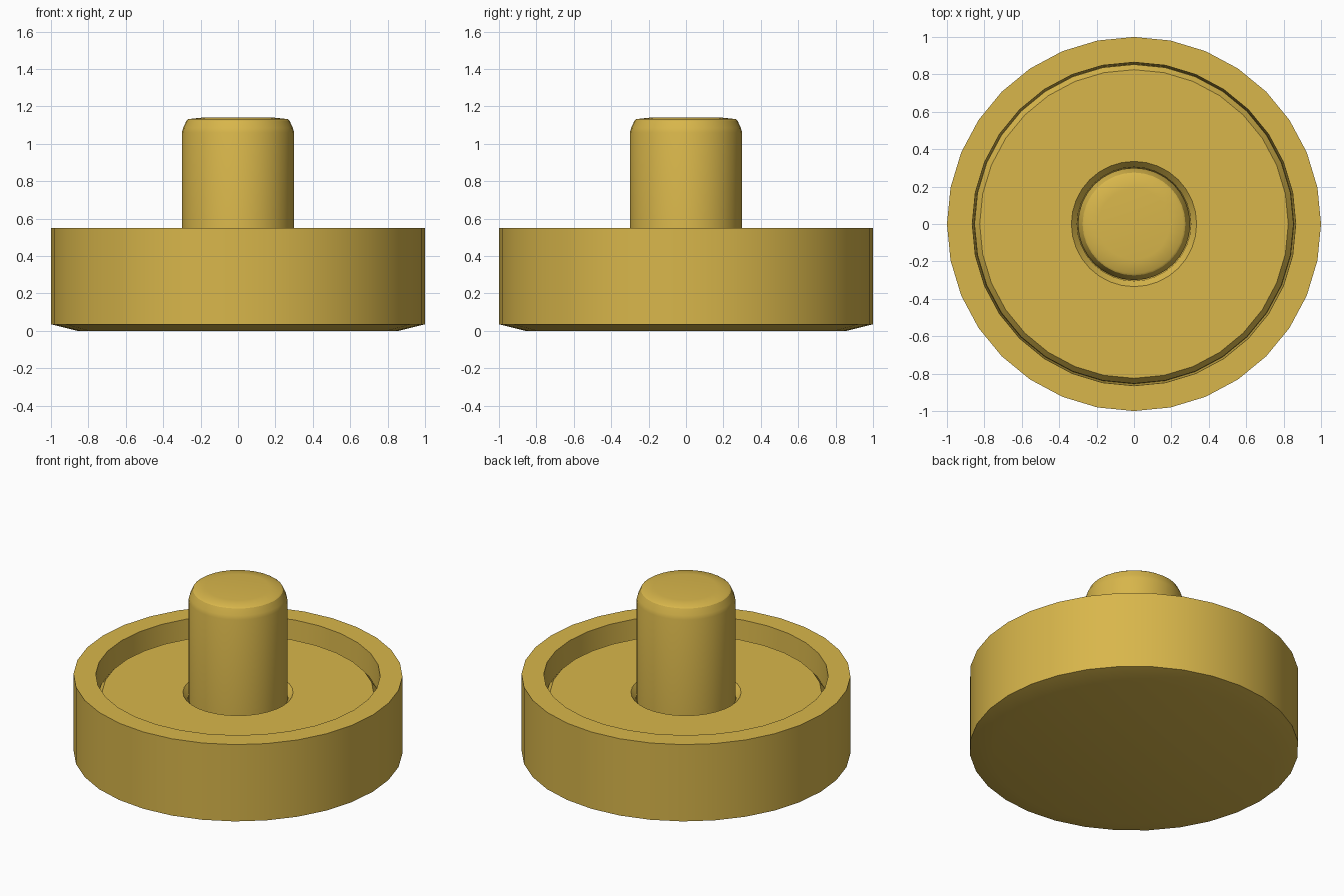
import bpy, bmesh
from math import sin, cos, pi, radians

if "Cube" in bpy.data.objects:
    bpy.data.objects.remove(bpy.data.objects["Cube"])

SIDES = 32

gold = bpy.data.materials.new("gold")
gold.diffuse_color = (0.69, 0.47, 0.07, 1)
gold.use_nodes = True
gold.node_tree.nodes["Principled BSDF"].inputs["Base Color"].default_value = gold.diffuse_color


def lathe(name, profile, closed=False):
    """Spin (radius, z) points round the z axis; open profiles get end caps."""
    bm = bmesh.new()
    rings = [[bm.verts.new((r * cos(2 * pi * i / SIDES), r * sin(2 * pi * i / SIDES), z))
              for i in range(SIDES)] for r, z in profile]
    pairs = list(zip(rings, rings[1:]))
    if closed:
        pairs.append((rings[-1], rings[0]))
    else:
        bm.faces.new(rings[0])
        bm.faces.new(rings[-1])
    for a, b in pairs:
        for i in range(SIDES):
            j = (i + 1) % SIDES
            bm.faces.new((a[i], a[j], b[j], b[i]))
    bmesh.ops.recalc_face_normals(bm, faces=bm.faces)
    mesh = bpy.data.meshes.new(name)
    bm.to_mesh(mesh)
    bm.free()
    mesh.materials.append(gold)
    obj = bpy.data.objects.new(name, mesh)
    bpy.context.collection.objects.link(obj)
    bpy.ops.object.select_all(action='DESELECT')
    obj.select_set(True)
    bpy.context.view_layer.objects.active = obj
    bpy.ops.object.shade_smooth_by_angle(angle=radians(30))
    return obj


# Cup-shaped housing with a shallow chamfer underneath
lathe("housing", [(0.86, 0), (1.0, 0.035), (1.0, 0.55), (0.865, 0.55),
                  (0.855, 0.36)])

# Recessed ring plate, chamfered at both its outer edge and its centre hole
lathe("face_plate", [(0.30, 0.36), (0.855, 0.36), (0.853, 0.40), (0.825, 0.435),
                     (0.335, 0.435), (0.305, 0.40)], closed=True)

# Central stem with a rounded, slightly domed top
lathe("stem", [(0.30, 0.36), (0.30, 1.06), (0.293, 1.085), (0.275, 1.125),
               (0.265, 1.132), (0.19, 1.14)])
